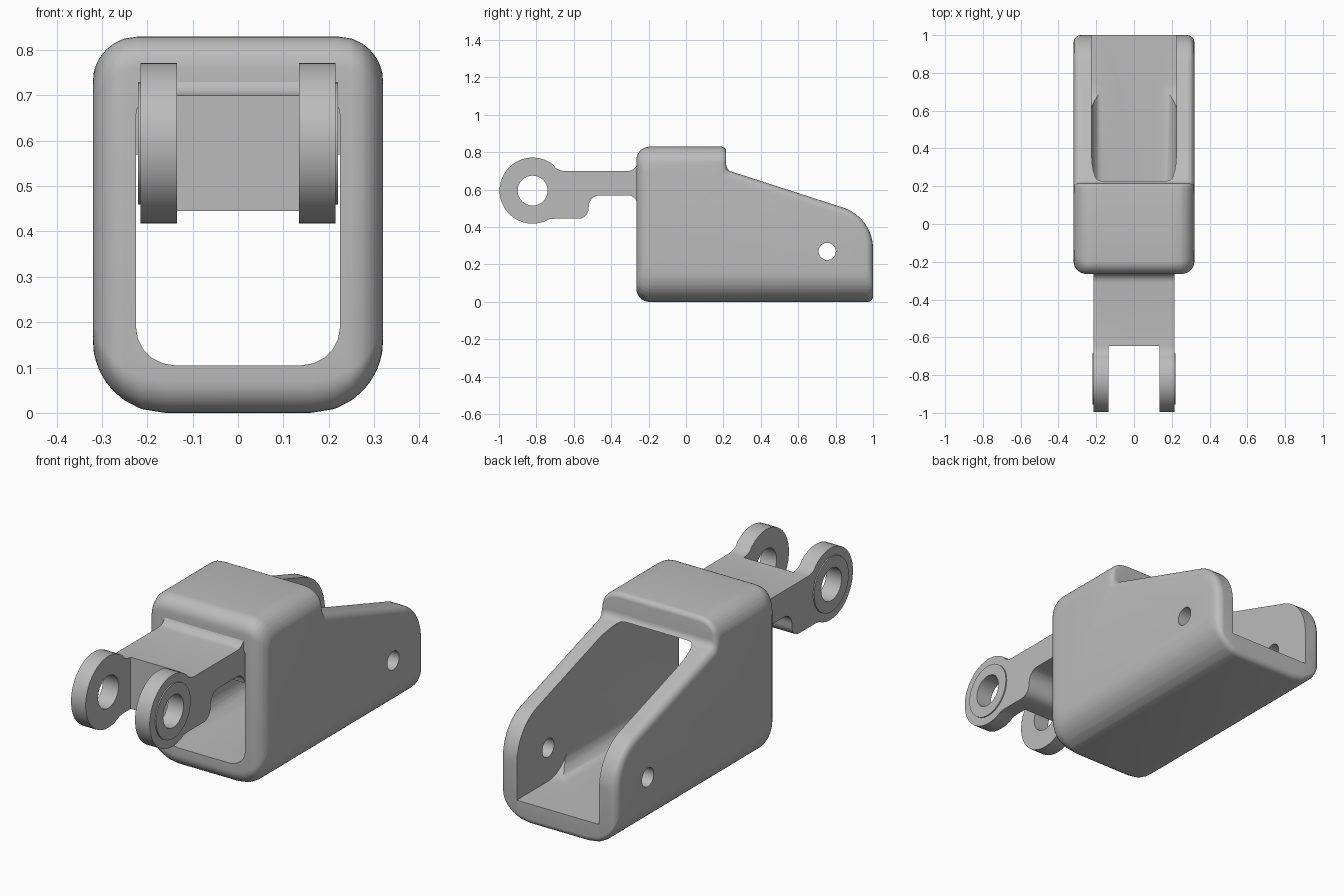
import bpy, bmesh, math
from mathutils import Vector

if "Cube" in bpy.data.objects:
    bpy.data.objects.remove(bpy.data.objects["Cube"])

grey = bpy.data.materials.new("plain_grey")
grey.use_nodes = True
grey.diffuse_color = (0.5, 0.5, 0.5, 1)
grey.node_tree.nodes["Principled BSDF"].inputs["Base Color"].default_value = (0.5, 0.5, 0.5, 1)


def arc(cy, cz, r, a0, a1, n=8):
    """Points of an arc, angles in degrees."""
    angles = [math.radians(a0 + (a1 - a0) * i / n) for i in range(n + 1)]
    return [(cy + r * math.cos(a), cz + r * math.sin(a)) for a in angles]


def loft(name, rings):
    """Join equal rings of points and cap both ends."""
    bm = bmesh.new()
    rows = [[bm.verts.new(p) for p in ring] for ring in rings]
    n = len(rows[0])
    for a, b in zip(rows, rows[1:]):
        for i in range(n):
            j = (i + 1) % n
            bm.faces.new((a[i], a[j], b[j], b[i]))
    bm.faces.new(rows[0])
    bm.faces.new(rows[-1])
    bmesh.ops.recalc_face_normals(bm, faces=bm.faces)
    mesh = bpy.data.meshes.new(name)
    bm.to_mesh(mesh)
    bm.free()
    obj = bpy.data.objects.new(name, mesh)
    bpy.context.collection.objects.link(obj)
    mesh.materials.append(grey)
    return obj


def side_prism(name, profile, x0, x1):
    """Extrude a y-z profile along x."""
    return loft(name, [[(x, y, z) for y, z in profile] for x in (x0, x1)])


def box_profile(y0, y1, z0, z1):
    return [(y0, z0), (y1, z0), (y1, z1), (y0, z1)]


def disc(y, z, r, n=32):
    return arc(y, z, r, 0, 360, n)[:-1]


def boolean(obj, tool, operation="DIFFERENCE"):
    mod = obj.modifiers.new("boolean", "BOOLEAN")
    mod.object, mod.operation, mod.solver = tool, operation, "EXACT"
    bpy.ops.object.select_all(action="DESELECT")
    bpy.context.view_layer.objects.active = obj
    obj.select_set(True)
    bpy.ops.object.modifier_apply(modifier=mod.name)
    bpy.data.objects.remove(tool)


def smooth(obj):
    bpy.ops.object.select_all(action="DESELECT")
    bpy.context.view_layer.objects.active = obj
    obj.select_set(True)
    bpy.ops.object.shade_smooth_by_angle(angle=math.radians(32))


# Housing: side outline whose edges carry their own rounding radii (y, z)
outline = []


def edge(points, ry, rz):
    outline.extend((y, z, ry, rz) for y, z in points)


FRONT, BOTTOM, TOP, RIM = 0.07, 0.16, 0.1, 0.04
edge(arc(-0.195, 0.07, 0.07, 180, 270), FRONT, BOTTOM)
edge(arc(0.97, 0.03, 0.03, 270, 360, 5), -RIM, BOTTOM)
for y, z in arc(0.77, 0.285, 0.23, 0, 73, 12):
    a = math.atan2(z - 0.285, y - 0.77)
    edge([(y, z)], -RIM * math.cos(a), -RIM * math.sin(a))
edge(arc(0.255, 0.735, 0.04, 253, 180, 6), -0.02, -RIM)
edge(arc(0.19, 0.805, 0.025, 0, 90, 5), -0.03, -TOP)
edge(arc(-0.195, 0.76, 0.07, 90, 180), FRONT, -TOP)


def inset(r, d):
    """Depth of a rounding of radius r at distance d from the side."""
    m = abs(r)
    if d >= m:
        return 0.0
    return math.copysign(m - math.sqrt(m * m - (m - d) ** 2), r)


HALF = 0.32
depths = sorted({round(r * (1 - math.cos(math.radians(18 * k))), 4)
                 for r in (RIM, FRONT, TOP, BOTTOM) for k in range(6)})
stations = [HALF - d for d in depths]
rings = []
for x in stations + [-x for x in reversed(stations)]:
    d = HALF - abs(x)
    rings.append([(x, y + inset(ry, d), z + inset(rz, d)) for y, z, ry, rz in outline])
housing = loft("housing", rings)

# Channel through the housing
IN, FLOOR, ROOF = 0.225, 0.105, 0.705
section = (arc(IN - 0.085, FLOOR + 0.085, 0.085, 270, 360, 5)
           + arc(IN - 0.05, ROOF - 0.05, 0.05, 0, 90, 5))
section += [(-x, z) for x, z in reversed(section)]
boolean(housing, loft("channel_cutter", [[(x, y, z) for x, z in section] for y in (-0.5, 1.2)]))

# Square-cornered clearance round the pin and its holes
PIN = (0.755, 0.27)
clearance = arc(*PIN, PIN[1] - FLOOR, 90, 270, 16) + [(1.2, FLOOR), (1.2, 2 * PIN[1] - FLOOR)]
boolean(housing, side_prism("clearance_cutter", clearance, -IN, IN))
boolean(housing, side_prism("pin_hole_cutter", disc(*PIN, 0.046), -0.5, 0.5))
smooth(housing)

# Arm: one side profile with a round lug, flowing into the housing front
EYE = (-0.82, 0.595)
arm_profile = arc(*EYE, 0.177, 50, 300, 26)
arm_profile += [(-0.7, 0.445)] + arc(-0.575, 0.5, 0.055, 270, 355, 5)
arm_profile += arc(-0.46, 0.51, 0.06, 175, 90, 5)
arm_profile += arc(-0.31, 0.52, 0.05, 90, 0, 5)
arm_profile += [(-0.24, 0.52), (-0.24, 0.75)] + arc(-0.31, 0.75, 0.05, 0, -90, 5)
arm_profile += arc(-0.645, 0.79, 0.09, 270, 235, 4)
arm = side_prism("arm", arm_profile, -0.215, 0.215)
boolean(arm, side_prism("fork_slot_cutter", box_profile(-1.2, -0.645, 0.2, 1), -0.135, 0.135))
for side in (-1, 1):
    boss = side_prism("boss", disc(*EYE, 0.135), side * 0.2, side * 0.221)
    boolean(arm, boss, "UNION")
boolean(arm, side_prism("eye_cutter", disc(*EYE, 0.08), -0.5, 0.5))
smooth(arm)

# Arm root under the housing roof
root_profile = [(-0.25, 0.57)] + arc(-0.18, 0.62, 0.05, 270, 360, 5) + [(-0.13, 0.74), (-0.25, 0.74)]
smooth(side_prism("arm_root", root_profile, -0.235, 0.235))
